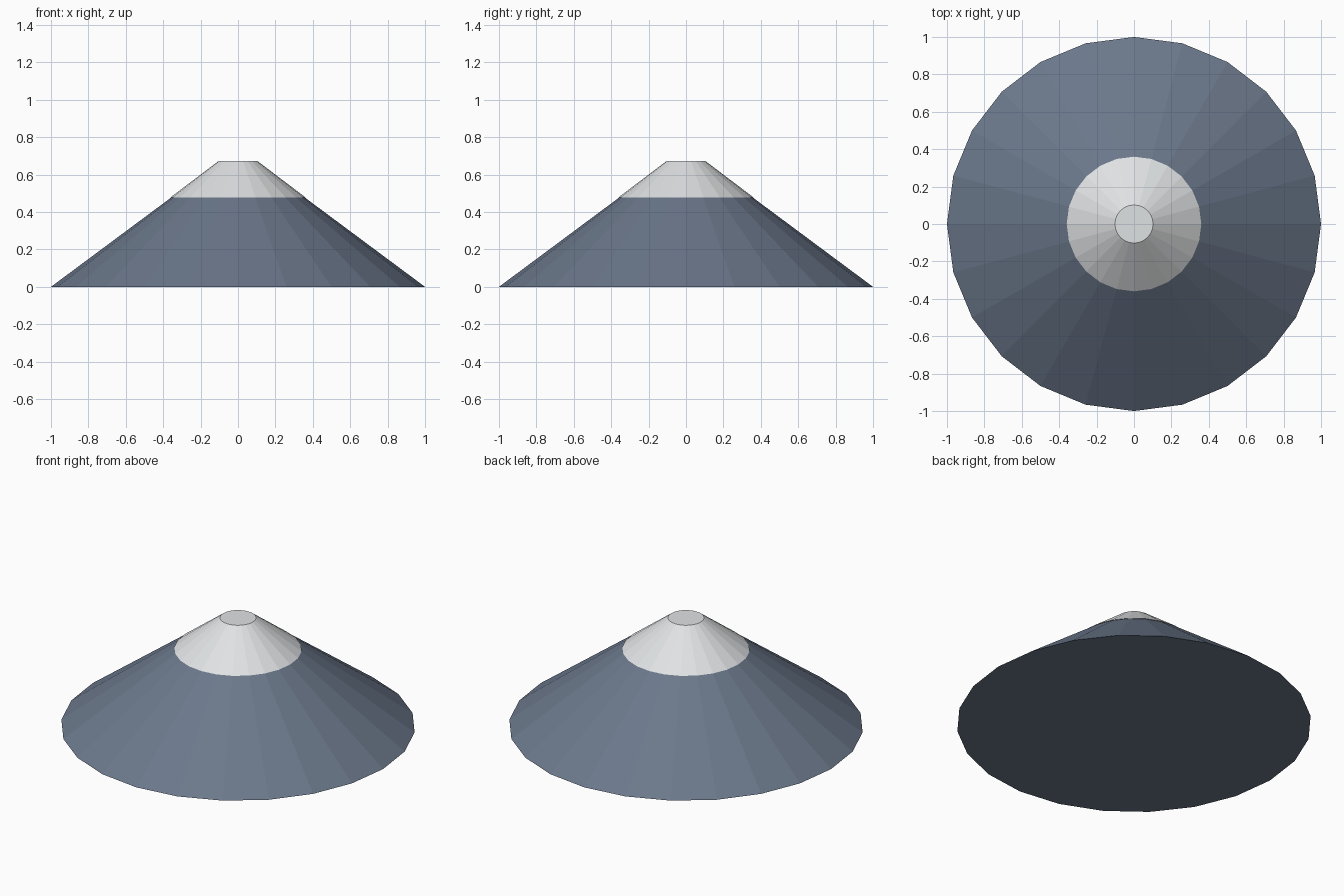
import bpy

SIDES = 24

cube = bpy.data.objects.get("Cube")
if cube:
    bpy.data.objects.remove(cube, do_unlink=True)


def make_material(name, color):
    mat = bpy.data.materials.new(name)
    mat.use_nodes = True
    mat.diffuse_color = (*color, 1)
    for node in mat.node_tree.nodes:
        if node.type == 'BSDF_PRINCIPLED':
            node.inputs["Base Color"].default_value = (*color, 1)
    return mat


def frustum(name, bottom_radius, top_radius, bottom, top, mat):
    """Flat-shaded cut cone between two heights."""
    bpy.ops.mesh.primitive_cone_add(
        vertices=SIDES, radius1=bottom_radius, radius2=top_radius,
        depth=top - bottom, location=(0, 0, (bottom + top) / 2))
    obj = bpy.context.object
    obj.name = obj.data.name = name
    obj.data.materials.append(mat)
    bpy.ops.object.shade_flat()
    return obj


rock = make_material("slate blue rock", (0.147, 0.187, 0.258))
snow = make_material("snow white", (0.74, 0.76, 0.77))

# Mountain body, ending just inside the snow cap
frustum("mountain_slope", 1.0, 0.105, 0.0, 0.665, rock)

# Snow cap, slightly proud of the slope with a thin overhanging rim
frustum("snow_cap", 0.36, 0.102, 0.479, 0.674, snow)
